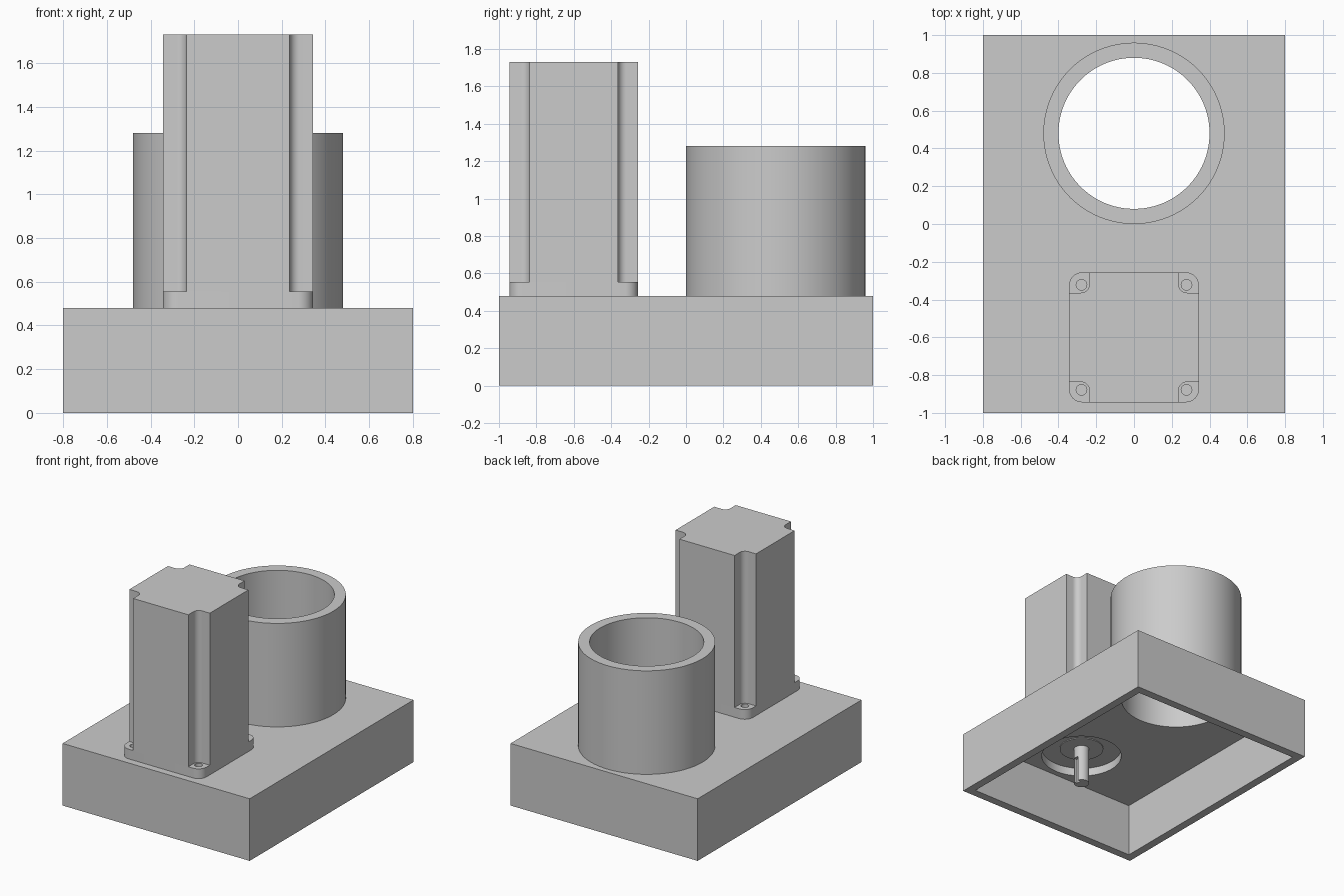
import bpy, bmesh, math
from mathutils import Vector

cube = bpy.data.objects.get("Cube")
if cube:
    bpy.data.objects.remove(cube, do_unlink=True)

grey = bpy.data.materials.new("plain grey")
grey.use_nodes = True
grey.diffuse_color = (0.6, 0.6, 0.6, 1)
grey.node_tree.nodes["Principled BSDF"].inputs["Base Color"].default_value = (0.6, 0.6, 0.6, 1)


def prism(name, outline, z0, z1):
    """Extrude a closed counter-clockwise outline from z0 to z1."""
    bm = bmesh.new()
    base = bm.faces.new([bm.verts.new((x, y, z0)) for x, y in outline])
    top = bmesh.ops.extrude_face_region(bm, geom=[base])["geom"]
    bmesh.ops.translate(bm, vec=(0, 0, z1 - z0),
                        verts=[v for v in top if isinstance(v, bmesh.types.BMVert)])
    bmesh.ops.recalc_face_normals(bm, faces=bm.faces)
    mesh = bpy.data.meshes.new(name)
    bm.to_mesh(mesh)
    bm.free()
    mesh.materials.append(grey)
    obj = bpy.data.objects.new(name, mesh)
    bpy.context.collection.objects.link(obj)
    return obj


def arc(cx, cy, r, a0, a1, steps):
    angles = [math.radians(a0 + (a1 - a0) * i / steps) for i in range(steps + 1)]
    return [(cx + r * math.cos(a), cy + r * math.sin(a)) for a in angles]


def circle(cx, cy, r, sides=96):
    return arc(cx, cy, r, 0, 360, sides)[:-1]


def rectangle(cx, cy, hx, hy):
    return [(cx - hx, cy - hy), (cx + hx, cy - hy), (cx + hx, cy + hy), (cx - hx, cy + hy)]


def four_corners(corner, cx, cy):
    """Repeat the +x +y corner of an outline around its centre."""
    points = []
    for turn in range(4):
        c, s = round(math.cos(turn * math.pi / 2)), round(math.sin(turn * math.pi / 2))
        points += [(cx + c * x - s * y, cy + s * x + c * y) for x, y in corner]
    return points


def select(obj):
    bpy.ops.object.select_all(action="DESELECT")
    obj.select_set(True)
    bpy.context.view_layer.objects.active = obj


def cut(obj, *cutters):
    for cutter in cutters:
        cutter.hide_render = True
        mod = obj.modifiers.new("cut", "BOOLEAN")
        mod.operation = "DIFFERENCE"
        mod.solver = "EXACT"
        mod.object = cutter
        select(obj)
        bpy.ops.object.modifier_apply(modifier=mod.name)
        bpy.data.objects.remove(cutter, do_unlink=True)


WALL, DECK = 0.064, 0.48
TUBE_Y, MOTOR_Y = 0.48, -0.6
HALF = 0.344          # half width of the motor
NOTCH = 0.236         # inner side of the corner channels
FLANGE_TOP = 0.555

# Hollow base, open underneath, with openings for tube and motor
base = prism("base_box", rectangle(0, 0, 0.8, 1.0), 0, DECK)
cut(base,
    prism("cavity", rectangle(0, 0, 0.8 - WALL, 1.0 - WALL), -0.1, DECK - WALL),
    prism("tube_opening", circle(0, TUBE_Y, 0.4), 0.3, 0.6),
    prism("pilot_opening", circle(0, MOTOR_Y, 0.292), 0.3, 0.6))

# Open tube
tube = prism("tube", circle(0, TUBE_Y, 0.48), DECK, 1.28)
cut(tube, prism("tube_bore", circle(0, TUBE_Y, 0.4), 0.3, 1.4))

# Motor flange with rounded corners and four bolt holes
R = 0.07
flange = prism("motor_flange",
               four_corners(arc(HALF - R, HALF - R, R, 0, 90, 10), 0, MOTOR_Y),
               DECK, FLANGE_TOP)
BOLT = 0.278
cut(flange, *[prism("bolt_hole", circle(sx * BOLT, MOTOR_Y + sy * BOLT, 0.028, 32), 0.4, 0.7)
              for sx in (-1, 1) for sy in (-1, 1)])

# Motor body with a filleted channel along each corner
F = 0.045
channel = ([(HALF, NOTCH)] + arc(NOTCH + F, NOTCH + F, F, 270, 180, 8) + [(NOTCH, HALF)])
body = prism("motor_body", four_corners(channel, 0, MOTOR_Y), FLANGE_TOP, 1.73)

# Shallow boss and keyed shaft below the motor
boss = prism("shaft_boss", circle(0, MOTOR_Y, 0.16, 64), DECK - 0.006, DECK)
shaft = prism("shaft", circle(0, MOTOR_Y, 0.056, 48), 0.184, DECK)
cut(shaft, prism("keyway", rectangle(0.056, MOTOR_Y, 0.028, 0.02), 0.1, 0.384))

for obj in (base, tube, flange, body, boss, shaft):
    select(obj)
    bpy.ops.object.shade_smooth_by_angle(angle=math.radians(30))
